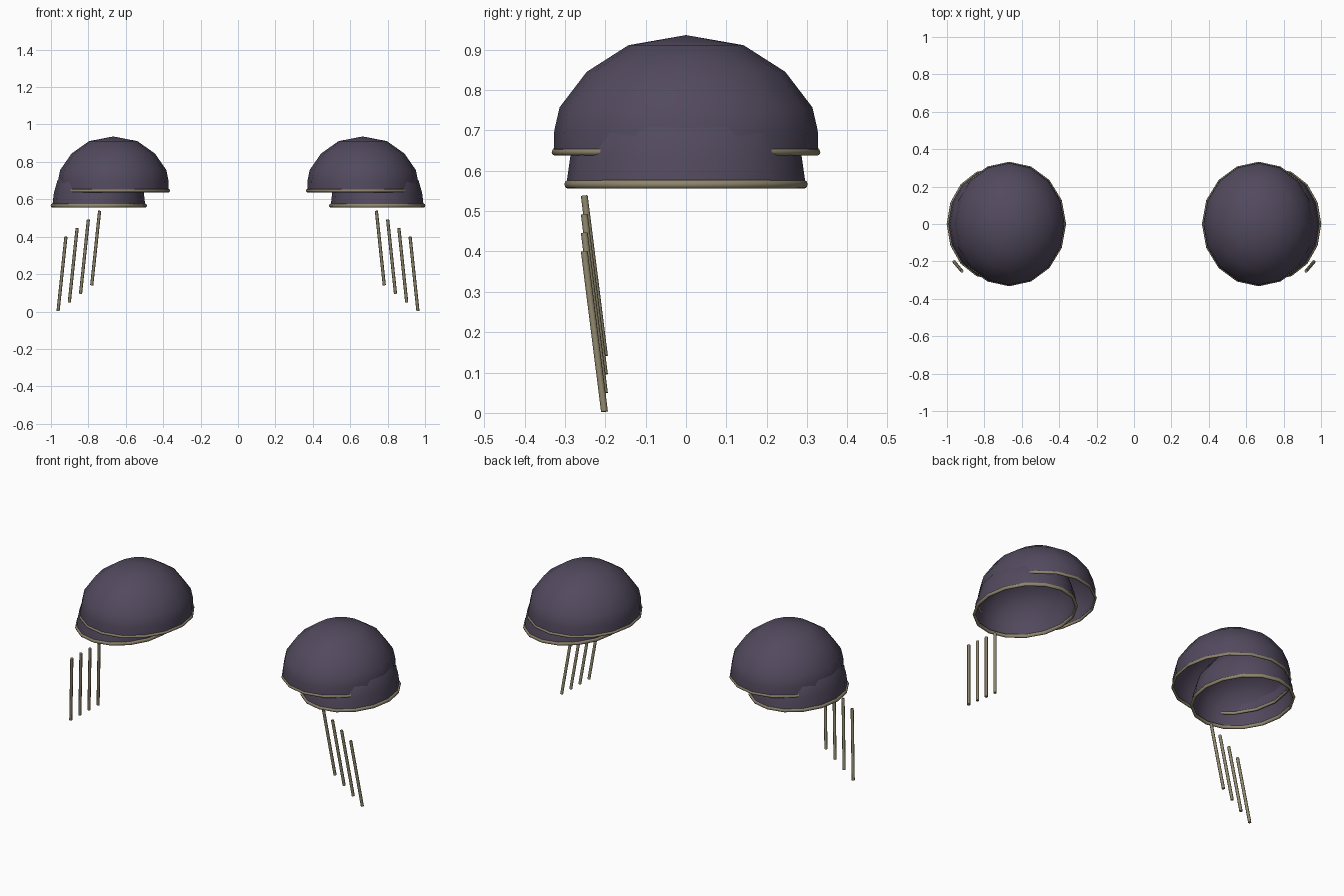
import bpy, bmesh, math
from mathutils import Vector

if "Cube" in bpy.data.objects:
    bpy.data.objects.remove(bpy.data.objects["Cube"])


def material(name, rgb):
    m = bpy.data.materials.new(name)
    m.diffuse_color = (*rgb, 1)
    m.use_nodes = True
    m.node_tree.nodes["Principled BSDF"].inputs["Base Color"].default_value = m.diffuse_color
    return m


PLATE = material("dusky purple", (0.085, 0.068, 0.112))
TRIM = material("dull brass", (0.27, 0.235, 0.15))
SEGMENTS = 16


def finish(bm, name, mat, angle=60):
    bmesh.ops.recalc_face_normals(bm, faces=bm.faces)
    me = bpy.data.meshes.new(name)
    bm.to_mesh(me)
    bm.free()
    ob = bpy.data.objects.new(name, me)
    bpy.context.collection.objects.link(ob)
    me.materials.append(mat)
    bpy.ops.object.select_all(action='DESELECT')
    ob.select_set(True)
    bpy.context.view_layer.objects.active = ob
    bpy.ops.object.shade_smooth_by_angle(angle=math.radians(angle))
    return ob


def ring(bm, cx, rx, ry, z):
    return [bm.verts.new((cx + rx * math.cos(t), ry * math.sin(t), z))
            for t in (2 * math.pi * i / SEGMENTS for i in range(SEGMENTS))]


def bridge(bm, a, b):
    n = len(a)
    for i in range(n):
        bm.faces.new((a[i], a[(i + 1) % n], b[(i + 1) % n], b[i]))


def dome(name, cx, rx, ry, profile, top):
    """Open elliptical shell; profile holds (radius factor, height)."""
    bm = bmesh.new()
    rings = [ring(bm, cx, rx * f, ry * f, z) for f, z in profile]
    for a, b in zip(rings, rings[1:]):
        bridge(bm, a, b)
    apex = bm.verts.new((cx, 0, top))
    last = rings[-1]
    for i in range(SEGMENTS):
        bm.faces.new((last[i], last[(i + 1) % SEGMENTS], apex))
    finish(bm, name, PLATE)


def rim(name, cx, rx, ry, z, r):
    """Rounded edging that follows the open edge of a shell."""
    bm = bmesh.new()
    loops = []
    for k in range(8):
        a = 2 * math.pi * k / 8
        d = r * 0.8 * math.cos(a)
        loops.append(ring(bm, cx, rx + d, ry + d, z + r * math.sin(a)))
    for k in range(8):
        bridge(bm, loops[k], loops[(k + 1) % 8])
    finish(bm, name, TRIM)


def rod(name, start, end, r):
    axis = Vector(end) - Vector(start)
    bm = bmesh.new()
    bmesh.ops.create_cone(bm, cap_ends=True, segments=8, radius1=r, radius2=r,
                          depth=axis.length)
    ob = finish(bm, name, TRIM, 50)
    ob.rotation_euler = axis.to_track_quat('Z', 'Y').to_euler()
    ob.location = (Vector(start) + Vector(end)) / 2


UPPER = [(1.0, 0.645), (0.995, 0.70), (0.955, 0.757), (0.75, 0.845), (0.435, 0.911)]
LOWER = [(1.0, 0.562), (0.965, 0.635), (0.89, 0.70), (0.70, 0.765), (0.40, 0.81)]

for side, s in (("left", -1), ("right", 1)):
    # Overlapping shoulder shells with edging
    dome(side + "_upper_shell", s * 0.667, 0.297, 0.328, UPPER, 0.936)
    rim(side + "_upper_rim", s * 0.667, 0.297, 0.326, 0.646, 0.0085)
    dome(side + "_lower_shell", s * 0.744, 0.249, 0.297, LOWER, 0.83)
    rim(side + "_lower_rim", s * 0.744, 0.249, 0.293, 0.566, 0.0105)
    # Stepped row of slanted rods
    for i in range(4):
        x, z = 0.920 - 0.060 * i, 0.400 + 0.046 * i
        rod(f"{side}_rod_{i + 1}", (s * x, -0.252, z),
            (s * (x + 0.042), -0.202, z - 0.397), 0.0085)
